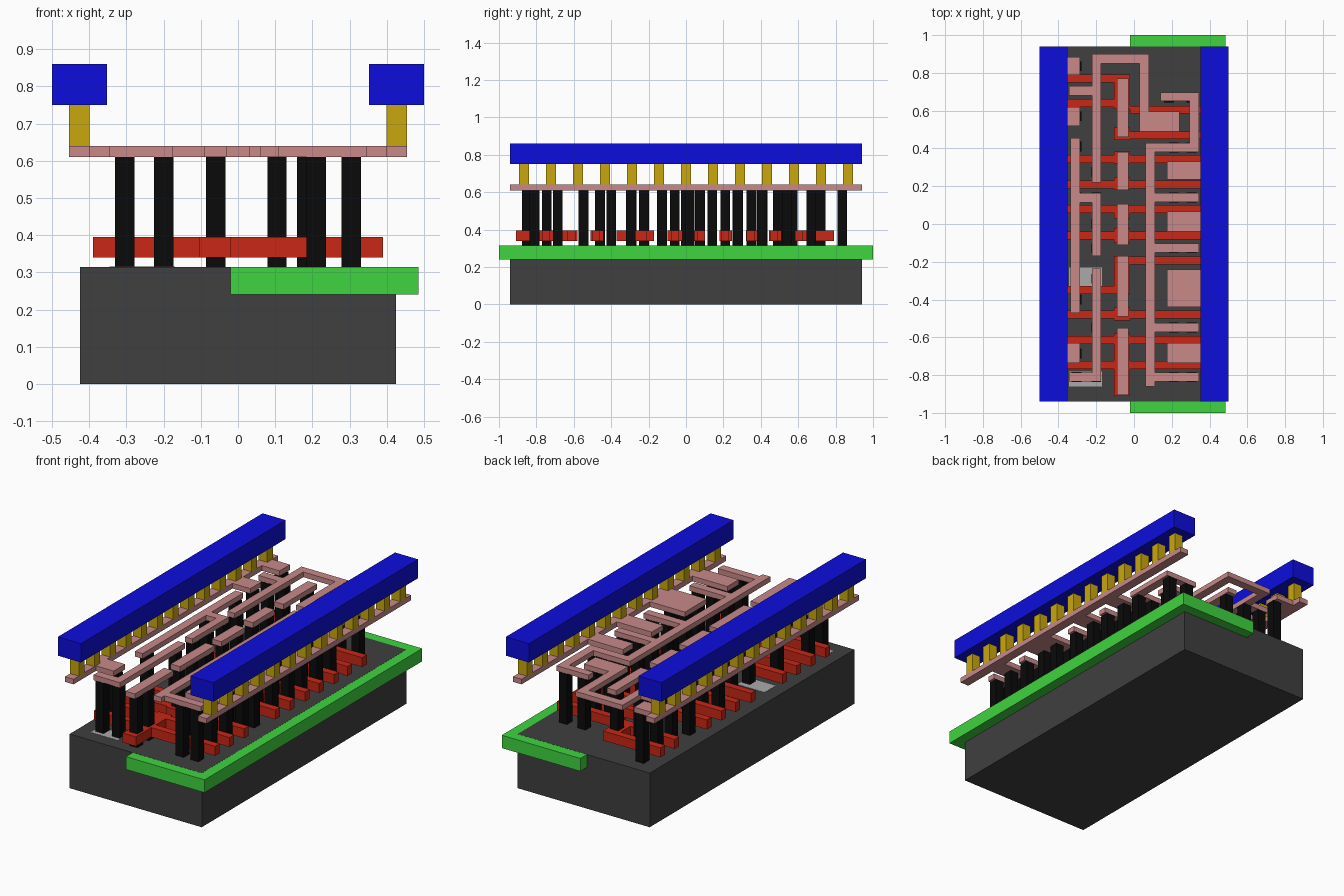
import bpy, bmesh
from mathutils import Matrix, Vector


def mat(name, rgb):
    m = bpy.data.materials.new(name)
    m.diffuse_color = (*rgb, 1)
    return m


def boxes(name, rects, z0, z1, material):
    """One object made of upright boxes; each rect is x0, x1, y0, y1."""
    bm = bmesh.new()
    for x0, x1, y0, y1 in rects:
        mid = Vector((x0 + x1, y0 + y1, z0 + z1)) / 2
        size = Vector((x1 - x0, y1 - y0, z1 - z0))
        bmesh.ops.create_cube(bm, size=1, matrix=Matrix.Translation(mid) @ Matrix.Diagonal((*size, 1)))
    me = bpy.data.meshes.new(name)
    bm.to_mesh(me)
    bm.free()
    me.materials.append(material)
    ob = bpy.data.objects.new(name, me)
    bpy.context.collection.objects.link(ob)
    return ob


def squares(points, half=0.026):
    return [(x - half, x + half, y - half, y + half) for x, y in points]


dark = mat("dark_grey", (0.05, 0.05, 0.05))
green = mat("green", (0.05, 0.66, 0.05))
pale = mat("pale_grey", (0.4, 0.4, 0.4))
red = mat("red", (0.58, 0.02, 0.008))
black = mat("black", (0.003, 0.003, 0.003))
pink = mat("pink", (0.58, 0.25, 0.25))
gold = mat("gold", (0.58, 0.39, 0.004))
blue = mat("blue", (0.004, 0.004, 0.72))

# Substrate, the well set into its top, and exposed diffusion
boxes("substrate", [(-0.425, 0.425, -0.94, 0.94)], 0, 0.315, dark)
boxes("well", [(-0.02, 0.485, -1, 1)], 0.24, 0.3145, green)
boxes("diffusion", [(-0.345, -0.17, -0.86, -0.78), (-0.345, -0.17, -0.33, -0.23)], 0.30, 0.316, pale)

# Gate fingers: left only, right only, full width
W = 0.39
gates = [(-W, -0.02, y - 0.021, y + 0.021) for y in (0.77, 0.64, -0.35)]
gates += [(-0.02, W, y - 0.021, y + 0.021) for y in (0.605, 0.47, -0.193)]
gates += [(-W, W, y - 0.021, y + 0.021) for y in (0.345, 0.21, 0.08, -0.06, -0.48, -0.613, -0.747)]
# Gate straps and landing pads
gates += [(-0.105, -0.02, a, b) for a, b in (
    (0.61, 0.79), (0.445, 0.51), (0.32, 0.385), (0.18, 0.245), (0.03, 0.10),
    (-0.10, -0.02), (-0.37, -0.17), (-0.51, -0.44), (-0.91, -0.58))]
boxes("gates", gates, 0.34, 0.395, red)

# Metal layer: power strips, input pads, then the routed tracks
metal = [(-0.455, -0.40, -0.94, 0.94), (0.40, 0.455, -0.94, 0.94)]
metal += [(-0.09, -0.03, a, b) for a, b in (
    (0.46, 0.77), (0.18, 0.38), (-0.11, 0.105), (-0.49, -0.17), (-0.905, -0.55))]
metal += [(-0.40, -0.285, a, b) for a, b in ((0.79, 0.885), (0.52, 0.62), (-0.735, -0.63))]
metal += [(0.175, 0.40, a, b) for a, b in ((0.235, 0.33), (-0.04, 0.065), (-0.44, -0.24), (-0.735, -0.63))]
metal += [  # upper loop
    (-0.222, -0.175, 0.22, 0.90), (-0.345, -0.222, 0.68, 0.73), (-0.175, 0.08, 0.85, 0.90),
    (0.03, 0.08, 0.49, 0.85), (0.08, 0.24, 0.49, 0.595)]
metal += [  # right comb
    (0.06, 0.11, -0.86, 0.43), (0.11, 0.345, 0.38, 0.43),
    (0.295, 0.345, 0.43, 0.65), (0.14, 0.345, 0.65, 0.695)]
metal += [(0.11, 0.345, y - 0.024, y + 0.024) for y in (0.14, -0.128, -0.548, -0.81)]
metal += [  # left tracks
    (-0.335, -0.285, -0.47, 0.455), (-0.285, -0.222, 0.115, 0.165), (-0.222, -0.175, -0.17, 0.165),
    (-0.222, -0.175, -0.835, -0.235), (-0.345, -0.222, -0.835, -0.785)]
boxes("metal_tracks", metal, 0.61, 0.64, pink)

# Contact posts from substrate to metal
posts = [(-0.06, y) for y in (0.72, 0.49, 0.35, 0.21, 0.075, -0.06, -0.225, -0.46, -0.745, -0.85)]
posts += [(x, y) for x in (0.21, 0.305) for y in (
    0.405, 0.28, 0.14, 0.02, -0.128, -0.295, -0.4, -0.548, -0.685, -0.81)]
posts += [(x, 0.67) for x in (0.185, 0.305)] + [(x, 0.54) for x in (0.105, 0.21)]
posts += [(-0.305, y) for y in (0.835, 0.705, 0.57, 0.41, 0.14, -0.4, -0.685, -0.81)]
posts += [(-0.2, y) for y in (0.705, 0.275, 0.14, 0.0, -0.128, -0.29, -0.548, -0.81)]
boxes("contact_posts", squares(posts), 0.315, 0.61, black)

# Vias and the two power rails on top
boxes("vias", [(s * 0.4275 - 0.0275, s * 0.4275 + 0.0275, i * 0.1443 - 0.026, i * 0.1443 + 0.026)
               for s in (-1, 1) for i in range(-6, 7)], 0.64, 0.75, gold)
boxes("power_rails", [(-0.5, -0.352, -0.94, 0.94), (0.352, 0.5, -0.94, 0.94)], 0.75, 0.86, blue)
